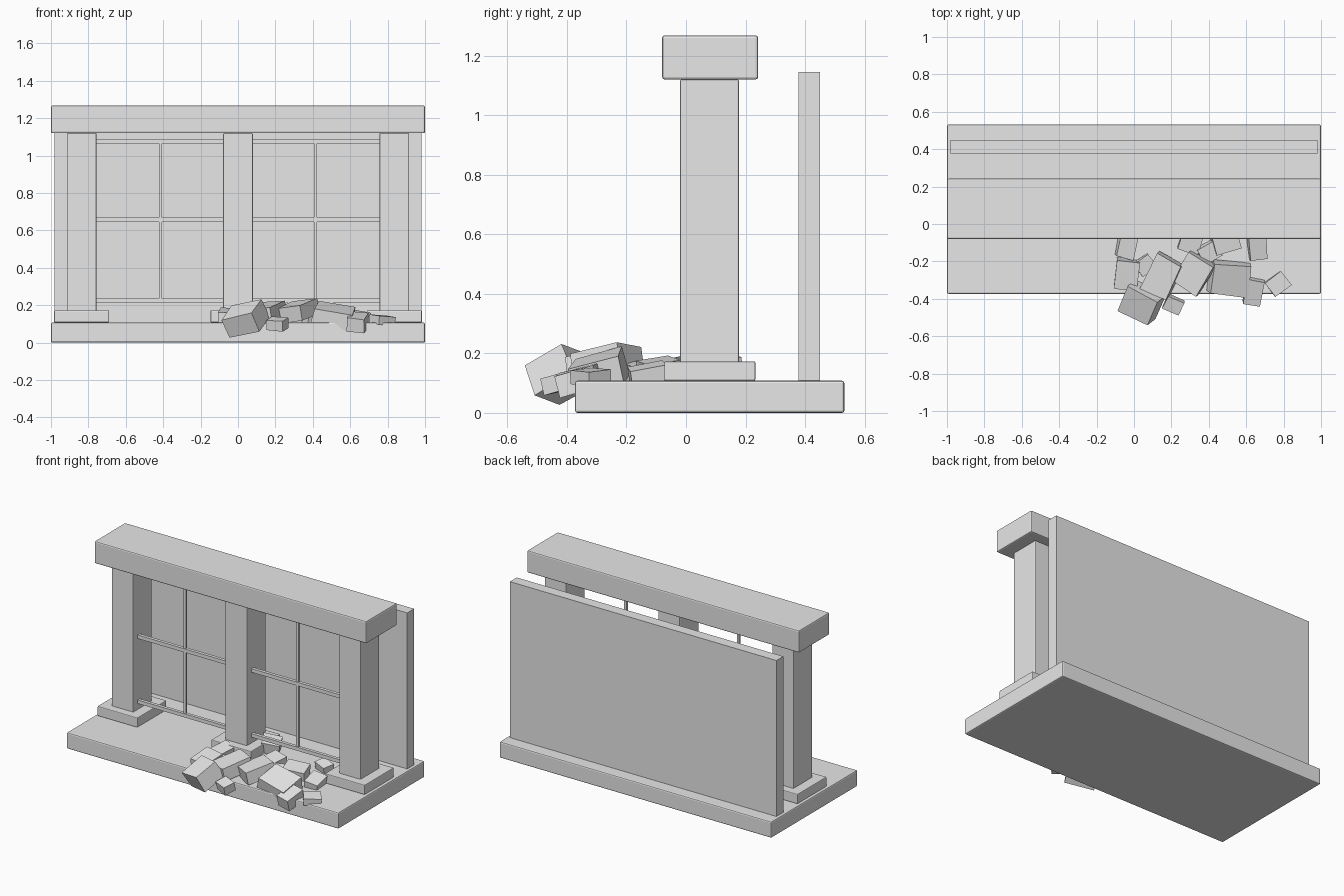
import bpy
import bmesh
import random
from math import radians
from mathutils import Euler, Matrix, Vector

old = bpy.data.objects.get("Cube")
if old:
    bpy.data.objects.remove(old, do_unlink=True)

rng = random.Random(4)

# Single plain stone colour
stone = bpy.data.materials.new("stone grey")
stone.use_nodes = True
stone.diffuse_color = (0.8, 0.8, 0.8, 1)
stone.node_tree.nodes["Principled BSDF"].inputs["Base Color"].default_value = (0.8, 0.8, 0.8, 1)


def link_mesh(name, bm):
    mesh = bpy.data.meshes.new(name)
    bm.to_mesh(mesh)
    bm.free()
    mesh.materials.append(stone)
    obj = bpy.data.objects.new(name, mesh)
    bpy.context.collection.objects.link(obj)
    return obj


def box(name, xs, ys, zs, bevel=0.0):
    """Box between limits on each axis, with optional softened edges."""
    low, high = Vector((xs[0], ys[0], zs[0])), Vector((xs[1], ys[1], zs[1]))
    bm = bmesh.new()
    place = Matrix.Translation((low + high) / 2) @ Matrix.Diagonal((*(high - low), 1))
    bmesh.ops.create_cube(bm, size=1, matrix=place)
    obj = link_mesh(name, bm)
    if bevel:
        mod = obj.modifiers.new("soft edges", "BEVEL")
        mod.width = bevel
        mod.segments = 2
    return obj


def rubble(name, centre, size, yaw, tilt):
    """Broken block: a box with slightly shifted corners, turned and tipped."""
    bm = bmesh.new()
    bmesh.ops.create_cube(bm, size=1)
    for v in bm.verts:
        shrink = [rng.uniform(0.88, 1.0) for _ in range(3)]
        v.co = Vector(c * s * k for c, s, k in zip(v.co, size, shrink))
    turn = Euler((radians(tilt), radians(rng.uniform(-12, 12)), radians(yaw)))
    bm.transform(Matrix.Translation(centre) @ turn.to_matrix().to_4x4())
    bmesh.ops.convex_hull(bm, input=bm.verts[:])
    bmesh.ops.dissolve_limit(bm, angle_limit=radians(3), verts=bm.verts[:], edges=bm.edges[:])
    bmesh.ops.recalc_face_normals(bm, faces=bm.faces[:])
    return link_mesh(name, bm)


floor = 0.108
beam_bottom = 1.12

# Main slabs
box("base_slab", (-1, 1), (-0.373, 0.532), (0, floor), 0.008)
box("top_beam", (-1, 1), (-0.08, 0.242), (beam_bottom, 1.268), 0.008)
box("back_wall", (-0.98, 0.98), (0.378, 0.45), (floor, 1.145))

# Columns on square footings
for side, x in (("right", -0.836), ("middle", 0), ("left", 0.836)):
    box(side + "_column", (x - 0.079, x + 0.079), (-0.02, 0.178), (floor, beam_bottom), 0.005)
    box(side + "_footing", (x - 0.147, x + 0.147), (-0.073, 0.233), (floor, 0.173), 0.005)

# Window bars in both openings
for side, sign in (("right", -1), ("left", 1)):
    x = sign * 0.414
    box(side + "_upright_bar", (x - 0.008, x + 0.008), (0.032, 0.046), (0.225, 1.08))
    for level, z in (("lower", 0.224), ("middle", 0.656), ("upper", 1.077)):
        box(side + "_" + level + "_bar", (x - 0.345, x + 0.345), (0.027, 0.049), (z - 0.012, z + 0.012))

# Rubble heap: x, y, z, width, depth, height, yaw, tilt
blocks = [
    (-.04, -.11, .13, .1, .15, .08, -12, 6),
    (-.04, -.27, .13, .13, .17, .09, -6, 9),
    (.04, -.42, .13, .2, .17, .12, -28, 28),
    (.15, -.28, .16, .16, .22, .09, -26, 10),
    (.32, -.26, .17, .17, .2, .09, -32, 12),
    (.51, -.29, .14, .22, .18, .1, -6, 14),
    (.64, -.36, .11, .1, .14, .08, -9, 15),
    (.77, -.32, .12, .11, .1, .05, 38, 5),
    (.66, -.13, .13, .1, .13, .06, 7, 12),
    (.49, -.09, .14, .15, .12, .08, 16, 8),
    (.31, -.08, .14, .12, .15, .08, -18, 10),
    (.21, -.43, .1, .1, .08, .06, -25, 15),
    (.4, -.15, .13, .11, .1, .08, 30, 10),
    (.06, -.22, .13, .1, .09, .07, 35, 8),
    (.16, .12, .15, .12, .11, .08, 25, 12),
    (.58, .08, .13, .1, .08, .06, -20, 10),
]
for n, (x, y, z, w, d, h, yaw, tilt) in enumerate(blocks, 1):
    rubble(f"rubble_block_{n}", (x, y, z), (w, d, h), yaw, tilt)
